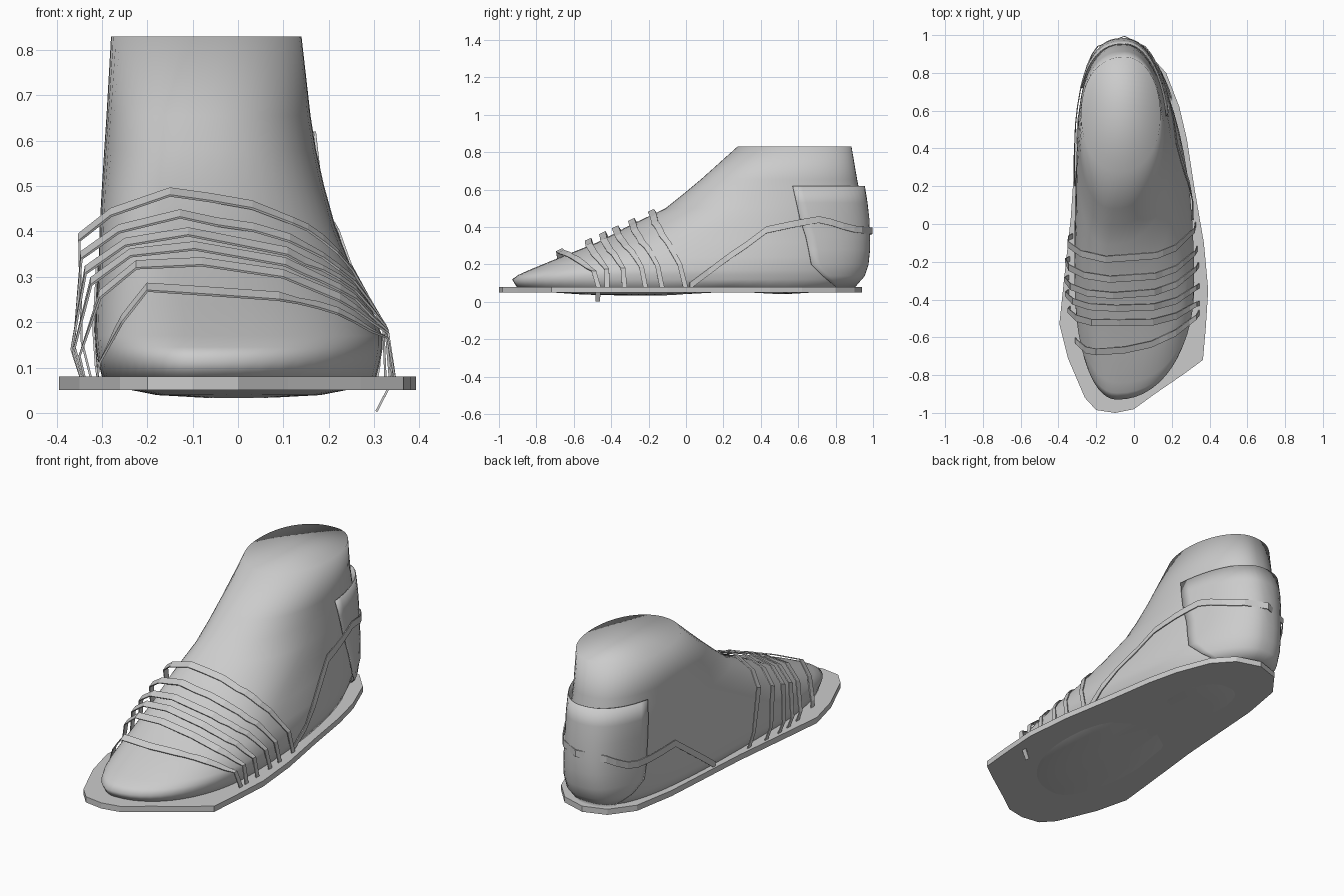
import bpy, math
from mathutils import Vector

if "Cube" in bpy.data.objects:
    bpy.data.objects.remove(bpy.data.objects["Cube"])

# Horizontal foot sections: z, front y, back y, front tip x, left x, right x, widest y
ROWS = [
    (.08, -.905, .87, -.09, -.300, .305, -.32),
    (.12, -.93, .91, -.09, -.310, .315, -.32),
    (.145, -.895, .925, -.09, -.313, .319, -.31),
    (.17, -.84, .935, -.08, -.315, .318, -.27),
    (.24, -.67, .95, -.08, -.312, .290, -.10),
    (.32, -.47, .95, -.12, -.307, .250, .05),
    (.41, -.30, .95, -.14, -.305, .215, .22),
    (.50, -.11, .94, -.14, -.300, .190, .38),
    (.58, -.01, .93, -.12, -.295, .172, .44),
    (.655, .08, .915, -.11, -.290, .160, .48),
    (.83, .275, .885, -.07, -.280, .140, .58)]


def section(z):
    """Section values at height z, interpolated between rows."""
    z = min(max(z, ROWS[0][0]), ROWS[-1][0])
    for a, b in zip(ROWS, ROWS[1:]):
        if z <= b[0]:
            t = (z - a[0]) / (b[0] - a[0])
            return [p + (q - p) * t for p, q in zip(a, b)]


def quadrant(z, side, back, off=0, back_off=0):
    """Centre x, half width, widest y, end y and roundness of one quarter."""
    _, yf, yb, xt, xl, xr, yw = section(z)
    h = (z - .08) / .75
    xc = -.05 if back else xt
    w = (xr - xc if side > 0 else xl - xc) + side * off
    end = (yb + back_off if back else yf - off) - yw
    if back:
        n = 2.05 if side > 0 else 3.1 - .9 * h
    else:
        n = min(2.6 - .5 * h, 2.1 + max(0, z - .12) * 4)
    return xc, w, yw, end, n


def foot_point(z, angle, off=0, back_off=0):
    """Point on a section; angle 0 is the heel, pi/2 is the right side."""
    c, s = math.cos(angle), math.sin(angle)
    xc, w, yw, end, n = quadrant(z, 1 if s >= 0 else -1, c >= 0, off, back_off)
    return Vector((xc + w * abs(s) ** (2 / n), yw + end * abs(c) ** (2 / n), z))


def angle_at(z, y, side, off=0, back_off=0):
    """Angle of the heel-side point that lies at the given y."""
    _, _, yw, end, n = quadrant(z, side, True, off, back_off)
    u = min(max((y - yw) / end, 0), 1)
    return side * math.acos(u ** (n / 2))


def lift(p, gap=.009):
    """Raise a strap point until it clears the instep."""
    z = p.z - gap
    while z < .8:
        row = section(z)
        xc, w, yw, end, n = quadrant(z, 1 if p.x > row[3] else -1, p.y > row[6])
        if abs((p.x - xc) / w) ** n + abs((p.y - yw) / end) ** n >= 1:
            break
        z += .003
    return Vector((p.x, p.y, max(p.z, z + gap)))


def make(name, verts, faces, thick=0, angle=None):
    me = bpy.data.meshes.new(name)
    me.from_pydata([tuple(v) for v in verts], [], faces)
    me.update()
    ob = bpy.data.objects.new(name, me)
    bpy.context.collection.objects.link(ob)
    if thick:
        m = ob.modifiers.new("thickness", 'SOLIDIFY')
        m.thickness, m.offset = thick, 0
    if angle:
        bpy.context.view_layer.objects.active = ob
        ob.select_set(True)
        bpy.ops.object.shade_smooth_by_angle(angle=math.radians(angle))
        ob.select_set(False)


def grid(rows, closed=False):
    n = len(rows[0])
    faces = []
    for i in range(len(rows) - 1):
        for j in range(n if closed else n - 1):
            k = (j + 1) % n
            faces.append((i * n + j, i * n + k, (i + 1) * n + k, (i + 1) * n + j))
    return [p for r in rows for p in r], faces


# Foot: flat ankle cap shaded smoothly, with a gently bulging underside
N = 56
angles = [-2 * math.pi * i / N for i in reversed(range(N))]
rings = []
for scale, low in ((.3, .033), (.6, .039), (.85, .054)):
    ring = []
    for a in angles:
        p = foot_point(.08, a) * scale
        p.z = low + .025 * math.exp(-((p.y - .2) / .2) ** 2)
        ring.append(p)
    rings.append(ring)
rings += [[foot_point(r[0], a) for a in angles] for r in ROWS]
v, f = grid(rings, True)
f = [tuple(reversed(q)) for q in f]
top = len(v) - N
f.append(tuple(range(N)))
for i in range(N // 2 - 1):  # ankle cap in strips from left to right
    f.append((top + N - 1 - i, top + N - 2 - i, top + i + 1, top + i))
make("foot", v, f, angle=179)

# Sole plate
outline = [(0, -.98), (.11, -.90), (.27, -.79), (.365, -.72), (.38, -.55), (.393, -.35),
           (.37, -.1), (.32, .19), (.28, .45), (.24, .62), (.17, .80), (.08, .90),
           (-.05, .94), (-.17, .90), (-.26, .78), (-.30, .55), (-.32, .25), (-.335, .03),
           (-.37, -.29), (-.395, -.53), (-.35, -.71), (-.26, -.92), (-.2, -.985), (-.1, -1)]
M = len(outline)
v = [(x, y, z) for z in (.05, .08) for x, y in outline]
f = [tuple(reversed(range(M))), tuple(range(M, 2 * M))]
f += [(i, (i + 1) % M, M + (i + 1) % M, M + i) for i in range(M)]
make("sole_plate", v, f)

# Heel counter: a thin shell around the back of the foot, shorter on the left
SIDE, BACK = .009, .032
rows = []
for z, y_edge in ((.08, .80), (.14, .73), (.2, .67), (.28, .655), (.35, .64), (.44, .61), (.53, .59), (.62, .57)):
    lo = angle_at(z, max(y_edge + .06, .72), -1, SIDE, BACK)
    hi = angle_at(z, y_edge, 1, SIDE, BACK)
    rows.append([foot_point(z, lo + (hi - lo) * i / 24, SIDE, BACK) for i in range(25)])
v, f = grid(rows)
make("heel_counter", v, f, .005, 40)

# Heel strap: runs from both sole edges around the heel
right_path = [(.02, .085), (.12, .16), (.22, .235), (.33, .31), (.43, .385), (.50, .40), (.57, .415), (.64, .428),
              (.71, .44), (.78, .425), (.84, .405), (.90, .39), (.94, .385)]
left_path = [(.20, .085), (.31, .165), (.42, .245), (.53, .325), (.62, .315), (.70, .305), (.78, .30), (.84, .31),
             (.90, .34), (.94, .365)]
WIDTH = .036


def strap_side(path, side):
    low, high = [], []
    for y, z in path:
        t = min(max((y - .4) / .15, 0), 1)
        offs = (.014 + .004 * t, .014 + .03 * t)
        for edge, dz in ((low, -WIDTH / 2), (high, WIDTH / 2)):
            edge.append(foot_point(z + dz, angle_at(z + dz, y, side, *offs), *offs))
    return low, high


sides = zip(strap_side(right_path, 1), strap_side(left_path, -1), (-1, 1))
v, f = grid([r + [foot_point(.38 + s * WIDTH / 2, 0, .018, .044)] + l[::-1] for r, l, s in sides])
make("heel_strap", v, f, .005)

# Instep straps: blended from the rearmost to the foremost path (x, z, y)
rear = [(-.325, .08, -.05), (-.345, .16, -.06), (-.35, .395, -.09), (-.28, .45, -.14), (-.15, .495, -.17),
        (.12, .43, -.15), (.22, .35, -.11), (.32, .20, -.02), (.325, .08, .01)]
front = [(-.31, .08, -.60), (-.305, .11, -.61), (-.255, .215, -.65), (-.2, .285, -.66), (-.05, .275, -.65),
         (.09, .265, -.62), (.22, .225, -.56), (.33, .165, -.48), (.345, .08, -.455)]
BULGE = (-.03, -.04, -.025, 0, 0, 0, .005, .005, .008)
# blend at the ridge and at the right end of each strap
BLENDS = ((0, 0), (.22, .27), (.4, .46), (.54, .70), (.70, .9), (1, 1))
for i, (t, t_right) in enumerate(BLENDS):
    b = math.sin(math.pi * t)
    back_edge, front_edge = [], []
    for j, (p, q, e) in enumerate(zip(rear, front, BULGE)):
        ty = t + (t_right - t) * max(0, j - 4) / 4
        p = Vector((p[0] + (q[0] - p[0]) * t + e * b, p[2] + (q[2] - p[2]) * ty, p[1] + (q[1] - p[1]) * t))
        q = p + Vector((0, -.034, -.016) if 2 <= j <= 6 else (0, -.026, 0))
        if j:
            for s in (.33, .67, 1):
                back_edge.append(lift(a.lerp(p, s)))
                front_edge.append(lift(c.lerp(q, s)))
        else:
            back_edge.append(p)
            front_edge.append(q)
        a, c = p, q
    if i == 5:  # loose end hanging below the sole
        back_edge.append(Vector((.305, -.46, .003)))
        front_edge.append(Vector((.305, -.485, .003)))
    v, f = grid([back_edge, front_edge])
    make(f"instep_strap_{i + 1}", v, f, .005)
